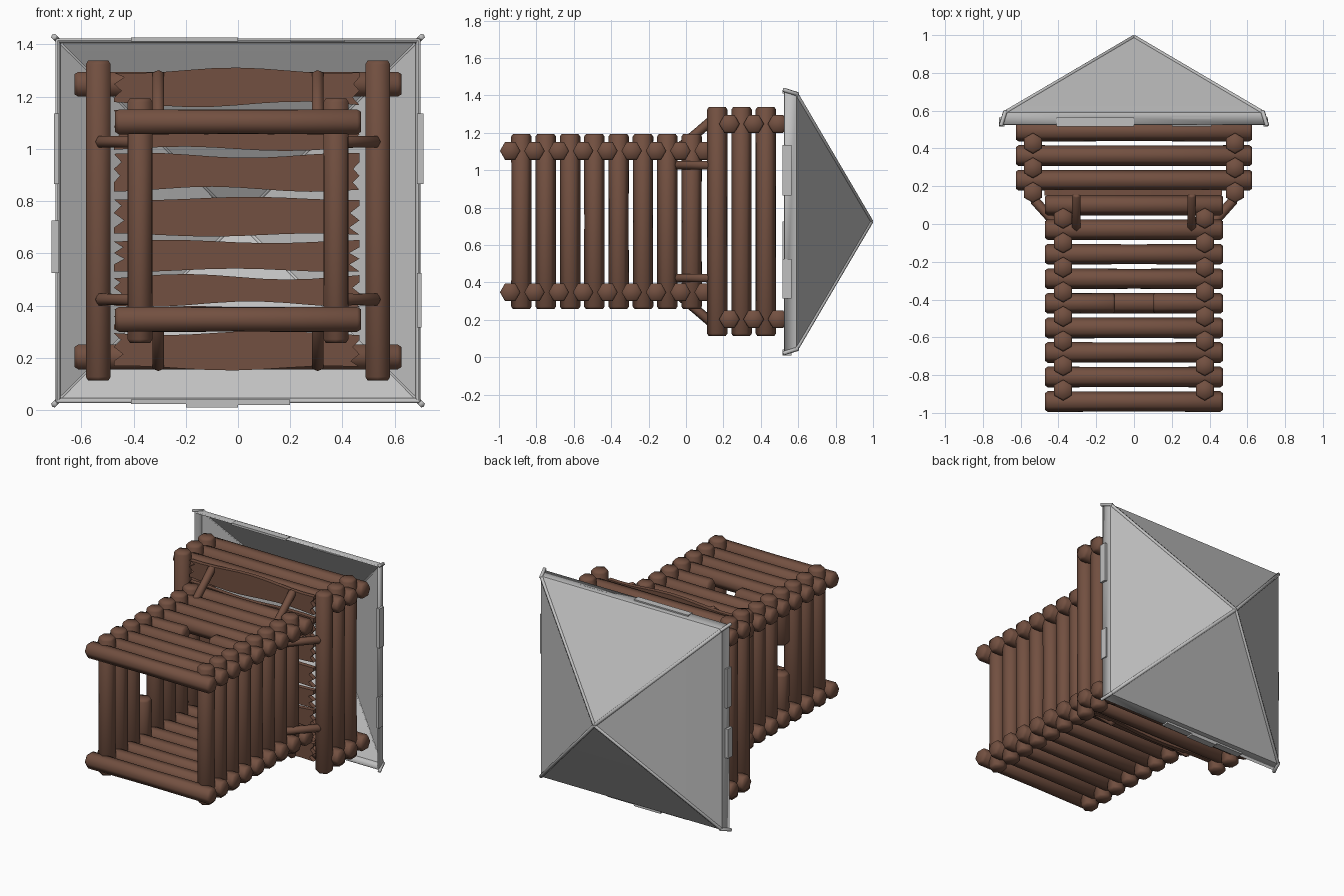
import bpy, bmesh, math, random
from mathutils import Vector

random.seed(4)
if "Cube" in bpy.data.objects:
    bpy.data.objects.remove(bpy.data.objects["Cube"], do_unlink=True)

MID = 0.725          # height of the tower's long axis
PITCH = 0.13         # spacing between stacked logs


def material(name, rgb):
    m = bpy.data.materials.new(name)
    m.use_nodes = True
    m.diffuse_color = (*rgb, 1)
    m.node_tree.nodes["Principled BSDF"].inputs["Base Color"].default_value = (*rgb, 1)
    return m


wood = material("brown wood", (0.17, 0.08, 0.052))
grey = material("grey roof", (0.53, 0.53, 0.53))


def finish(name, bm, mat, angle=None):
    bmesh.ops.recalc_face_normals(bm, faces=bm.faces)
    mesh = bpy.data.meshes.new(name)
    bm.to_mesh(mesh)
    bm.free()
    mesh.materials.append(mat)
    ob = bpy.data.objects.new(name, mesh)
    bpy.context.collection.objects.link(ob)
    if angle:
        bpy.ops.object.select_all(action="DESELECT")
        ob.select_set(True)
        bpy.context.view_layer.objects.active = ob
        bpy.ops.object.shade_smooth_by_angle(angle=math.radians(angle))
    return ob


def loft(bm, rings):
    for a, b in zip(rings, rings[1:]):
        n = len(a)
        for i in range(n):
            bm.faces.new((a[i], a[(i + 1) % n], b[(i + 1) % n], b[i]))


def add_log(bm, a, b, r=0.055):
    """Six-sided log with chamfered ends and a slight irregular girth."""
    a, b = Vector(a), Vector(b)
    d = (b - a).normalized()
    y = Vector((0, 1, 0))
    u = (y - d * y.dot(d)).normalized()
    v = d.cross(u)
    length = (b - a).length
    mid = random.uniform(0.94, 1.0)
    rings = []
    for t, s in ((0, 0.82), (r * 0.25, 1), (length / 2, mid), (length - r * 0.25, 1), (length, 0.82)):
        rings.append([bm.verts.new(a + d * t + (u * math.cos(k * math.pi / 3)
                      + v * math.sin(k * math.pi / 3)) * r * s) for k in range(6)])
    loft(bm, rings)
    bm.faces.new(rings[0])
    bm.faces.new(rings[-1])


def cross_logs(bm, y, half, dz, gap=False):
    for s in (-1, 1):
        z = MID + s * dz
        if gap and s == 1:
            add_log(bm, (-half, y, z), (-0.1, y, z))
            add_log(bm, (0.1, y, z), (half, y, z))
        else:
            add_log(bm, (-half, y, z), (half, y, z))


def side_logs(bm, y, x, half, gap=False):
    for s in (-1, 1):
        if gap and s == -1:
            add_log(bm, (-x, y, MID - half), (-x, y, MID - 0.1))
            add_log(bm, (-x, y, MID + 0.1), (-x, y, MID + half))
        else:
            add_log(bm, (s * x, y, MID - half), (s * x, y, MID + half))


# Shaft walls, with one small window slot in two of the walls
bm = bmesh.new()
for k in range(9):
    cross_logs(bm, -0.94 + k * PITCH, 0.47, 0.378, gap=(k == 4))
finish("shaft_cross_logs", bm, wood, 65)
bm = bmesh.new()
for k in range(8):
    side_logs(bm, -0.88 + k * PITCH, 0.375, 0.468, gap=(k == 3))
finish("shaft_side_logs", bm, wood, 65)

# Wider lookout walls
bm = bmesh.new()
for k in range(3):
    cross_logs(bm, 0.232 + k * PITCH, 0.625, 0.522)
finish("lookout_cross_logs", bm, wood, 65)
bm = bmesh.new()
for k in range(3):
    side_logs(bm, 0.167 + k * PITCH, 0.535, 0.612)
finish("lookout_side_logs", bm, wood, 65)

# Diagonal braces between shaft and lookout
bm = bmesh.new()
for sx in (-1, 1):
    for sz in (-1, 1):
        z = MID + sz * 0.302
        add_log(bm, (sx * 0.37, -0.05, z), (sx * 0.53, 0.13, z), 0.026)
        add_log(bm, (sx * 0.305, -0.04, MID + sz * 0.39),
                (sx * 0.305, 0.16, MID + sz * 0.56), 0.026)
finish("diagonal_braces", bm, wood, 65)


# Rough floor boards with wavy edges and splintered ends
def add_board(bm, low, high):
    n, teeth = 10, 5
    wave, phase = random.uniform(0.006, 0.012), random.uniform(0, 6)
    pts = []
    for edge, order, ph in ((low, range(n + 1), phase), (high, range(n, -1, -1), phase + 2)):
        for i in order:
            pts.append((-0.475 + 0.94 * i / n, edge + wave * math.sin(i * 0.75 + ph)))
        x = pts[-1][0]
        z0, z1 = (low, high) if edge == low else (high, low)
        for t in range(1, teeth):
            bite = random.uniform(0.02, 0.04) if t % 2 else 0
            pts.append((x - math.copysign(bite, x), z0 + (z1 - z0) * t / teeth))
    face = bm.faces.new([bm.verts.new((x, 0.152, z)) for x, z in pts])
    out = bmesh.ops.extrude_face_region(bm, geom=[face])["geom"]
    bmesh.ops.translate(bm, vec=(0, 0.03, 0),
                        verts=[g for g in out if isinstance(g, bmesh.types.BMVert)])


bm = bmesh.new()
for low, high in ((0.16, 0.295), (0.31, 0.39), (0.405, 0.51), (0.535, 0.645),
                  (0.67, 0.81), (0.845, 0.975), (1.0, 1.14), (1.17, 1.3)):
    add_board(bm, low, high)
finish("floor_boards", bm, wood)

# Pyramid roof shell with a short rim
bm = bmesh.new()
corners = ((-1, -1), (1, -1), (1, 1), (-1, 1))
rings = [[bm.verts.new((sx * h, y, MID + sz * h)) for sx, sz in corners]
         for y, h in ((0.527, 0.698), (0.59, 0.686), (0.625, 0.628))]
loft(bm, rings)
apex = bm.verts.new((0, 0.995, MID))
for i in range(4):
    bm.faces.new((rings[-1][i], rings[-1][(i + 1) % 4], apex))
roof = finish("roof", bm, grey, 35)
shell = roof.modifiers.new("thickness", "SOLIDIFY")
shell.thickness = 0.012
shell.offset = -1

# Ridge caps along the four hips
bm = bmesh.new()
for sx, sz in corners:
    add_log(bm, (sx * 0.685, 0.588, MID + sz * 0.685), (0, 0.99, MID), 0.012)
    add_log(bm, (sx * 0.705, 0.52, MID + sz * 0.705), (sx * 0.68, 0.6, MID + sz * 0.68), 0.012)
finish("roof_ridges", bm, grey, 65)

# Overlapping plates along the rim: side, start, end, outward reach
bm = bmesh.new()
plates = (("top", -0.41, 0.0, 0.7), ("top", 0.2, 0.41, 0.692),
          ("bottom", -0.2, 0.0, 0.715), ("bottom", 0.0, 0.2, 0.705), ("bottom", -0.41, -0.2, 0.703),
          ("left", 0.14, 0.41, 0.71), ("left", -0.41, -0.2, 0.703),
          ("right", 0.14, 0.41, 0.705), ("right", -0.2, 0.0, 0.714))
for side, a, b, reach in plates:
    s = 1 if side in ("top", "left") else -1
    box = bmesh.ops.create_cube(bm, size=1)["verts"]
    for v in box:
        along = a if v.co.x < 0 else b
        out = s * (reach if v.co.z > 0 else 0.685)
        y = 0.54 + v.co.y * 0.046
        v.co = (along, y, MID + out) if side in ("top", "bottom") else (out, y, MID + along)
finish("roof_rim_plates", bm, grey)
